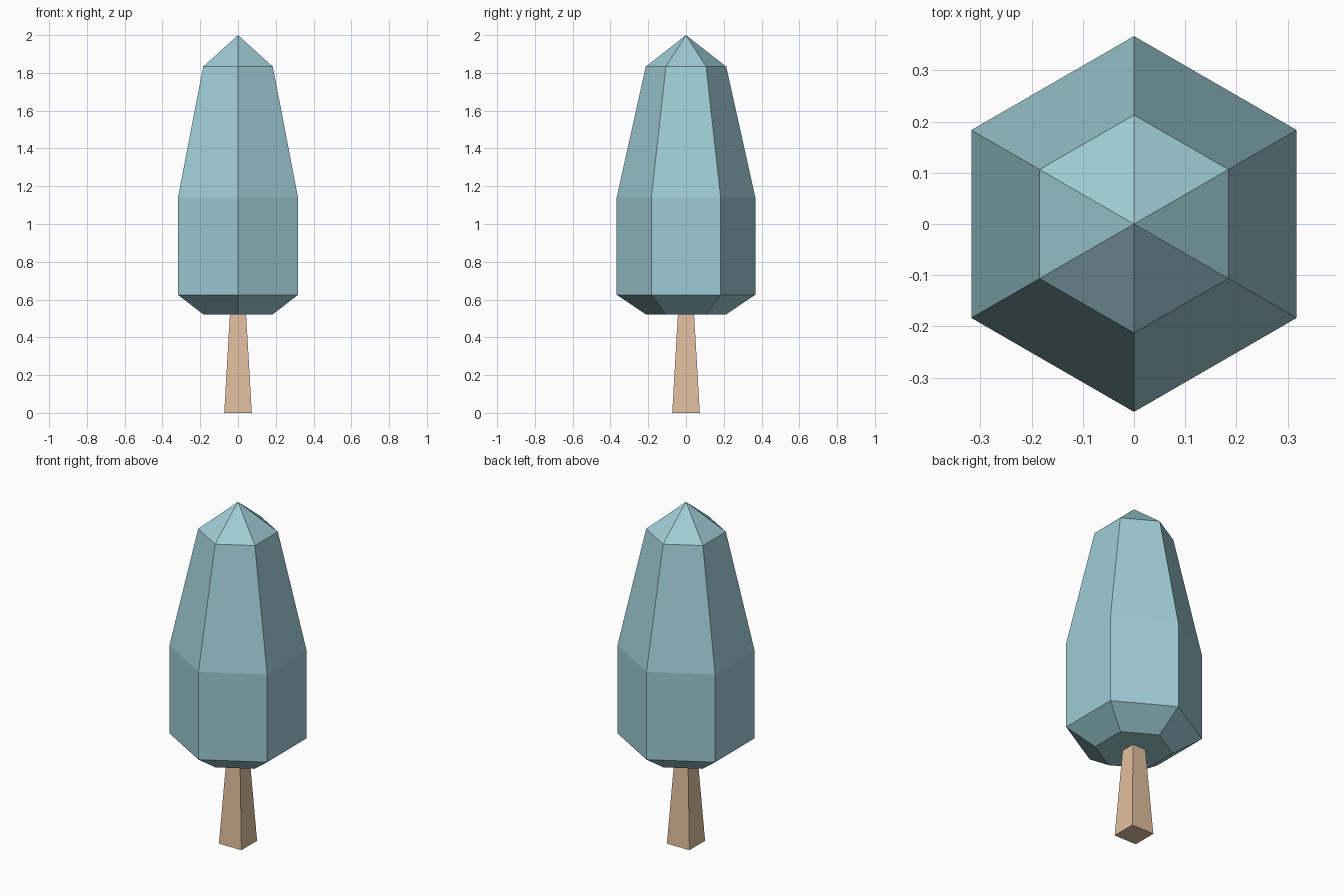
import bpy, bmesh
from math import cos, sin, pi

if "Cube" in bpy.data.objects:
    bpy.data.objects.remove(bpy.data.objects["Cube"])


def material(name, color):
    mat = bpy.data.materials.new(name)
    mat.diffuse_color = (*color, 1)
    mat.use_nodes = True
    mat.node_tree.nodes["Principled BSDF"].inputs["Base Color"].default_value = mat.diffuse_color
    return mat


def lathe(name, sides, start, profile, mat):
    """Flat-sided solid from (radius, z) rings; radius 0 makes a point."""
    bm = bmesh.new()
    rings = []
    for r, z in profile:
        count = sides if r else 1
        rings.append([bm.verts.new((r * cos(start + 2 * pi * i / sides),
                                    r * sin(start + 2 * pi * i / sides), z))
                      for i in range(count)])
    for low, high in zip(rings, rings[1:]):
        for i in range(sides):
            j = (i + 1) % sides
            if len(high) == 1:
                bm.faces.new((low[i], low[j], high[0]))
            else:
                bm.faces.new((low[i], low[j], high[j], high[i]))
    bm.faces.new(rings[0][::-1])
    if len(rings[-1]) > 1:
        bm.faces.new(rings[-1])
    mesh = bpy.data.meshes.new(name)
    bm.to_mesh(mesh)
    bm.free()
    mesh.materials.append(mat)
    obj = bpy.data.objects.new(name, mesh)
    bpy.context.collection.objects.link(obj)
    return obj


foliage = material("foliage", (0.34, 0.60, 0.66))
wood = material("wood", (0.75, 0.52, 0.34))

# Hexagonal crown with corners on the y axis
lathe("crown", 6, pi / 2,
      [(0.21, 0.52), (0.367, 0.625), (0.367, 1.14), (0.213, 1.833), (0, 2.0)],
      foliage)

# Square tapered trunk
root2 = 2 ** 0.5
lathe("trunk", 4, pi / 4, [(0.073 * root2, 0), (0.043 * root2, 0.52)], wood)
